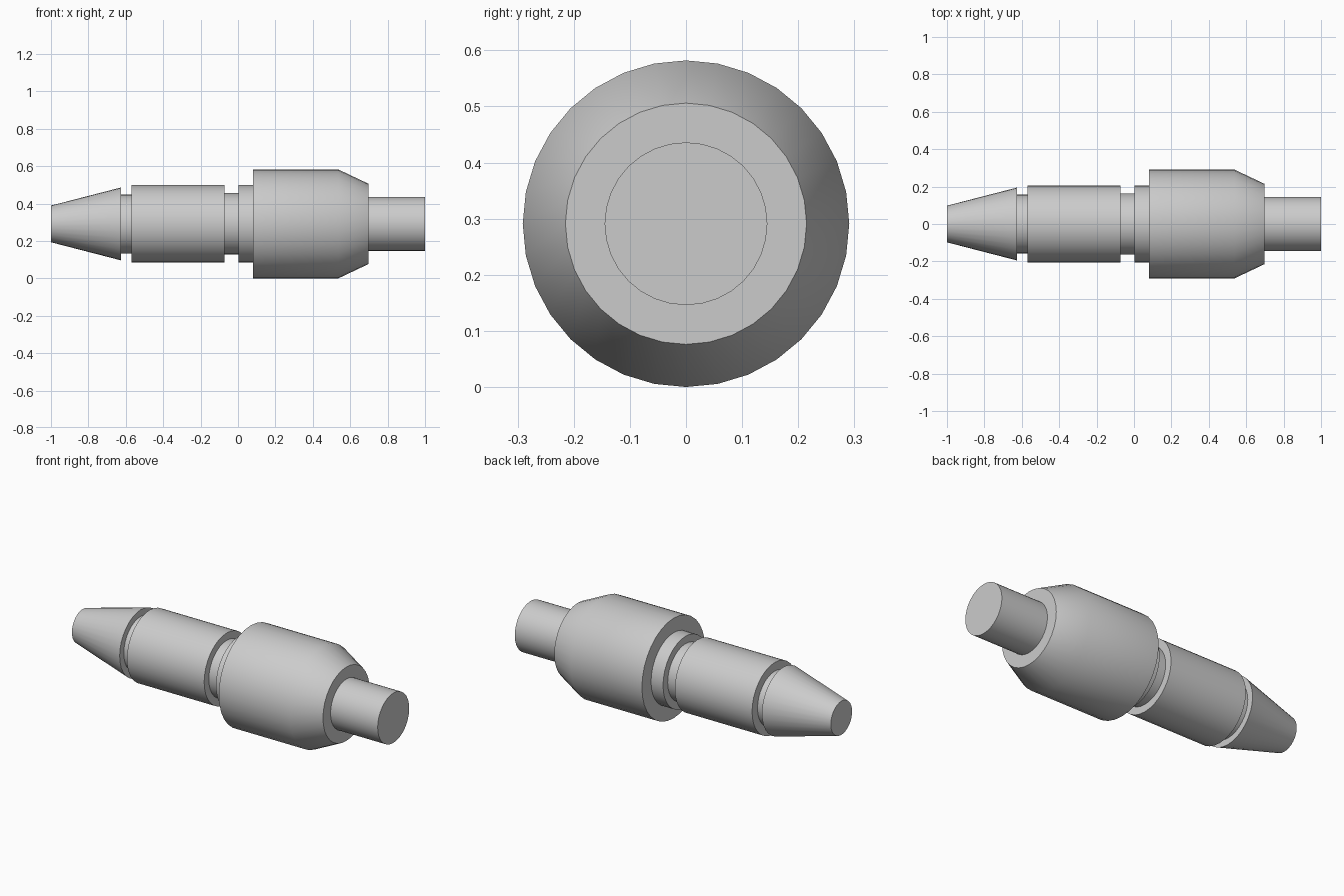
import bpy, bmesh
from math import radians, cos, sin, pi

if "Cube" in bpy.data.objects:
    bpy.data.objects.remove(bpy.data.objects["Cube"])

SIDES = 32
AXIS_Z = 0.291

# Turned profile as (x, radius), from tapered tip to rear stub
PROFILE = [
    (-1.0, 0.098), (-0.625, 0.195),                # tapered tip
    (-0.625, 0.157), (-0.57, 0.157),               # narrow groove
    (-0.57, 0.207), (-0.073, 0.207),               # barrel
    (-0.073, 0.164), (0.003, 0.164),               # wide groove
    (0.003, 0.207), (0.08, 0.207),                 # collar
    (0.08, 0.291), (0.537, 0.291), (0.697, 0.215), # grip with chamfered end
    (0.697, 0.145), (1.0, 0.145),                  # rear stub
]


def lathe_x(name, profile):
    """Spin a profile round the x axis and cap both ends."""
    bm = bmesh.new()
    rings = [[bm.verts.new((x, r * sin(2 * pi * i / SIDES), r * cos(2 * pi * i / SIDES)))
              for i in range(SIDES)] for x, r in profile]
    for a, b in zip(rings, rings[1:]):
        for i in range(SIDES):
            j = (i + 1) % SIDES
            bm.faces.new((a[i], a[j], b[j], b[i]))
    bm.faces.new(rings[0])
    bm.faces.new(rings[-1])
    bmesh.ops.recalc_face_normals(bm, faces=bm.faces)
    mesh = bpy.data.meshes.new(name)
    bm.to_mesh(mesh)
    bm.free()
    obj = bpy.data.objects.new(name, mesh)
    bpy.context.collection.objects.link(obj)
    obj.location.z = AXIS_Z
    return obj


# Whole turned plug body
body = lathe_x("turned_plug_body", PROFILE)
bpy.context.view_layer.objects.active = body
body.select_set(True)
bpy.ops.object.shade_smooth_by_angle(angle=radians(30))
